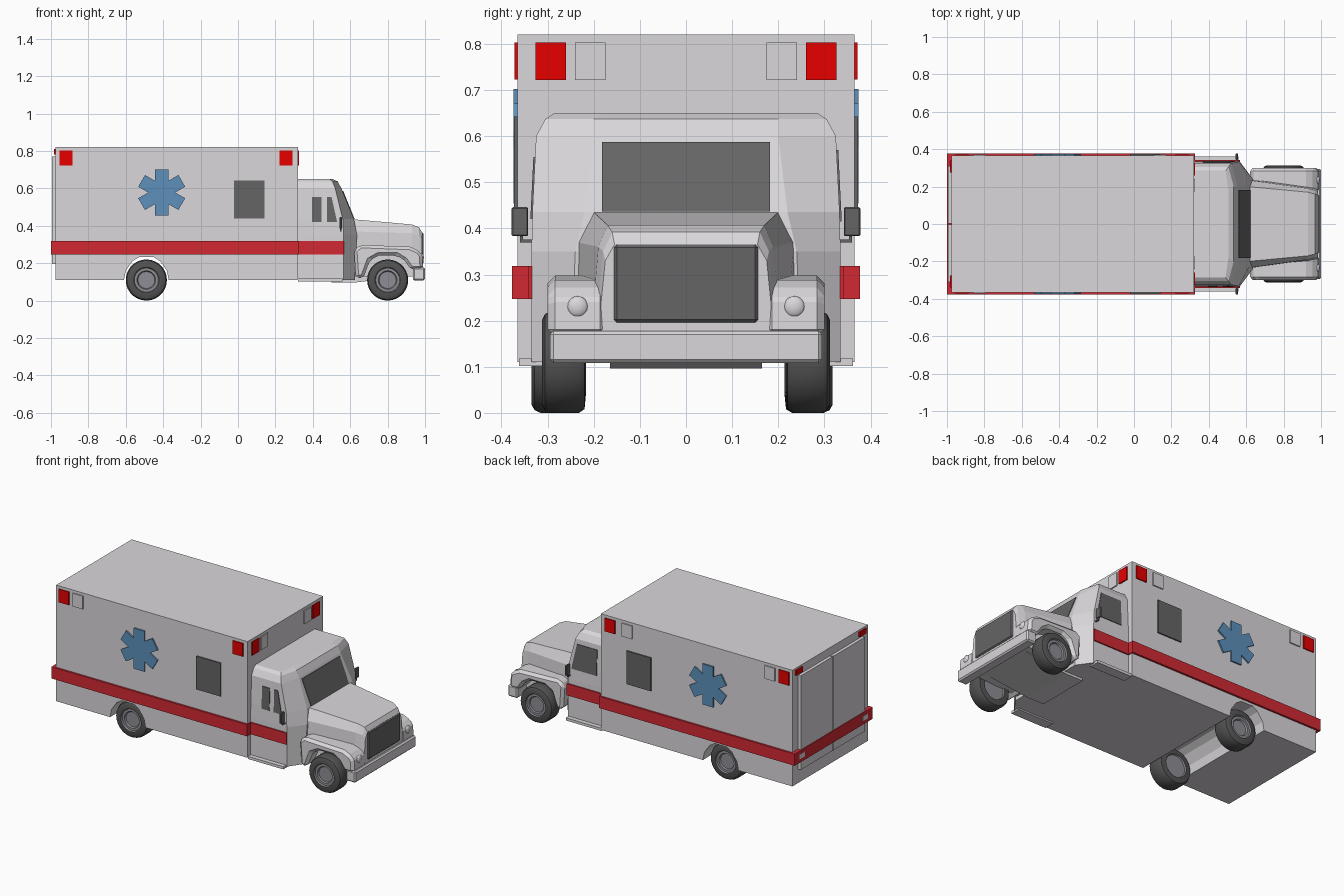
import bpy, bmesh, math
from mathutils import Vector

if "Cube" in bpy.data.objects:
    bpy.data.objects.remove(bpy.data.objects["Cube"])


def material(name, r, g, b):
    m = bpy.data.materials.new(name)
    m.use_nodes = True
    m.diffuse_color = (r, g, b, 1)
    bsdf = next(n for n in m.node_tree.nodes if n.type == 'BSDF_PRINCIPLED')
    bsdf.inputs["Base Color"].default_value = (r, g, b, 1)
    return m


WHITE = material("body white", .7, .68, .7)
DARK = material("dark glass", .13, .13, .13)
RED = material("stripe red", .64, .022, .034)
LAMP = material("lamp red", .8, 0, 0)
BLUE = material("emblem blue", .11, .28, .5)
TYRE = material("tyre black", .085, .085, .085)
RIM = material("rim grey", .27, .27, .3)


def finish(name, bm, mats, bevel=0, smooth=False):
    bmesh.ops.recalc_face_normals(bm, faces=bm.faces)
    me = bpy.data.meshes.new(name)
    bm.to_mesh(me)
    bm.free()
    ob = bpy.data.objects.new(name, me)
    bpy.context.collection.objects.link(ob)
    for m in mats:
        me.materials.append(m)
    if bevel:
        mod = ob.modifiers.new("bevel", 'BEVEL')
        mod.width, mod.segments, mod.limit_method = bevel, 1, 'ANGLE'
    if smooth:
        bpy.ops.object.select_all(action='DESELECT')
        ob.select_set(True)
        bpy.context.view_layer.objects.active = ob
        bpy.ops.object.shade_smooth_by_angle(angle=math.radians(35))
    return ob


def loft(name, rings, mat, bevel=0):
    """Skin closed rings of equal length and cap both ends."""
    bm = bmesh.new()
    loops = [[bm.verts.new(p) for p in ring] for ring in rings]
    n = len(loops[0])
    for a, b in zip(loops, loops[1:]):
        for i in range(n):
            j = (i + 1) % n
            bm.faces.new((a[i], a[j], b[j], b[i]))
    bm.faces.new(loops[0])
    bm.faces.new(loops[-1])
    return finish(name, bm, [mat], bevel)


def extrude_y(name, profile, y0, y1, mat, bevel=0):
    rings = [[(x, y, z) for x, z in profile] for y in (y0, y1)]
    return loft(name, rings, mat, bevel)


def rect(x0, x1, z0, z1):
    return [(x0, z0), (x1, z0), (x1, z1), (x0, z1)]


def box(name, x0, x1, y0, y1, z0, z1, mat, bevel=0):
    return extrude_y(name, rect(x0, x1, z0, z1), y0, y1, mat, bevel)


def lathe(name, profile, x, y, z, side, rules, steps=28):
    """Revolve (radius, offset) points about the y axis; rules colour each band."""
    bm = bmesh.new()
    rings = []
    for r, off in profile:
        rings.append([bm.verts.new((x + r * math.cos(t), y + side * off, z + r * math.sin(t)))
                      for t in (2 * math.pi * k / steps for k in range(steps))])
    for a, b, m in zip(rings, rings[1:], rules):
        for i in range(steps):
            j = (i + 1) % steps
            bm.faces.new((a[i], a[j], b[j], b[i])).material_index = m
    bm.faces.new(rings[0]).material_index = 1
    bm.faces.new(rings[-1]).material_index = 1
    return finish(name, bm, [TYRE, RIM], smooth=True)


# Rear box body with a wheel trough through its full width
arch = [(-.61, .11), (-.6, .16), (-.565, .21), (-.53, .232),
        (-.45, .232), (-.415, .21), (-.38, .16), (-.37, .11)]
extrude_y("box_body", [(-.975, .11)] + arch + [(.32, .11), (.32, .82), (-.975, .82)],
          -.365, .365, WHITE)
box("box_stripe", -.999, .326, -.377, .377, .247, .318, RED)

# Rear doors, lamps and reflectors
for s, side in ((-1, "right"), (1, "left")):
    y0, y1 = sorted((s * .004, s * .31))
    box(side + "_rear_door", -.994, -.97, y0, y1, .195, .77, WHITE)
    y0, y1 = sorted((s * .275, s * .34))
    box(side + "_rear_lamp", -.984, -.97, y0, y1, .78, .81, LAMP)
    y0, y1 = sorted((s * .28, s * .33))
    box(side + "_rear_reflector", -1, -.993, y0, y1, .268, .297, WHITE)

# Cab: plan outlines stacked by height, with angled front corners
cab_levels = [(.11, .335, .565, .25, .625), (.35, .335, .565, .24, .636),
              (.435, .333, .56, .22, .62), (.6, .325, .52, .2, .553),
              (.637, .305, .505, .2, .533), (.65, .285, .49, .18, .505)]
loft("cab", [[(.31, -w, z), (xs, -w, z), (xf, -c, z), (xf, c, z), (xs, w, z), (.31, w, z)]
             for z, w, xs, c, xf in cab_levels], WHITE)


def cab_front(z):
    return .62 + (z - .435) * (.553 - .62) / (.6 - .435)


# Windscreen plate lying on the sloped front
extrude_y("windscreen", [(cab_front(z) + d, z) for z, d in
                         ((.437, 0), (.587, 0), (.587, .004), (.437, .004))], -.182, .182, DARK)

# Hood, tapering to the nose
hood = [(.61, .24, .235, .2, .435, .37), (.93, .21, .19, .17, .407, .36),
        (.968, .2, .18, .16, .392, .35), (.984, .195, .175, .155, .365, .33)]
loft("hood", [[(x, -a, .13), (x, -b, zs), (x, -c, zt), (x, c, zt), (x, b, zs), (x, a, .13)]
              for x, a, b, c, zt, zs in hood], WHITE)
box("grille", .975, .991, -.156, .156, .196, .365, DARK, .006)
box("bumper", .935, 1, -.295, .295, .108, .178, WHITE, .008)
extrude_y("engine_belly", [(.5, .14), (.5, .096), (.62, .096), (.95, .135)], -.165, .165, WHITE)

fender = [(.63, .12), (.62, .27), (.655, .298), (.92, .288), (.97, .265), (.985, .24),
          (.99, .165), (.925, .165), (.89, .215), (.85, .24), (.75, .24), (.705, .215), (.67, .12)]

# Blue six-armed emblem outline
arms = []
for k in range(6):
    t = math.pi / 2 + k * math.pi / 3
    u, v = Vector((math.cos(t), math.sin(t))), Vector((-math.sin(t), math.cos(t)))
    for p in (u * .124 - v * .036, u * .124 + v * .036, u * .0624 + v * .036):
        arms.append((-.408 + p.x, .578 + p.y))

# Wheel profile: recessed hub, rim, rounded tread, inner disc
wheel = [(.025, .016), (.045, .016), (.05, .008), (.064, .008), (.068, 0), (.092, 0),
         (.104, .006), (.11, .018), (.11, .08), (.102, .092), (.07, .095), (.066, .088)]
bands = [1, 1, 1, 1, 0, 0, 0, 0, 0, 0, 1]

# Everything that repeats on both sides
for s, side in ((-1, "right"), (1, "left")):
    def plate(name, profile, y, mat, depth=.009):
        a, b = sorted((s * y, s * (y - depth)))
        return extrude_y(side + "_" + name, profile, a, b, mat)

    plate("emblem", arms, .374, BLUE)
    plate("box_window", rect(-.022, .142, .44, .643), .373, DARK)
    lamps = [(-.955, LAMP, "rear_red"), (.222, LAMP, "front_red"), (-.86, WHITE, "rear_clear")]
    if s > 0:
        lamps.append((.105, WHITE, "front_clear"))
    for x, mat, tag in lamps:
        plate(tag + "_side_lamp", rect(x, x + .07, .723, .803), .372, mat)
    for y, mat, tag in ((.26, LAMP, "red"), (.175, WHITE, "clear")):
        y0, y1 = sorted((s * y, s * (y + .066)))
        box(f"{side}_{tag}_front_lamp", .318, .327, y0, y1, .722, .803, mat)

    # Cab stripe, step and door windows
    plate("cab_stripe", rect(.32, .567, .247, .318), .343, RED)
    y0, y1 = sorted((s * .3, s * .362))
    box(side + "_step", .32, .56, y0, y1, .102, .118, WHITE)
    panes = [[(.395, .42), (.447, .42), (.447, .555), (.395, .555)],
             [(.477, .42), (.53, .42), (.5, .555), (.477, .555)]]
    if s > 0:
        panes = [[(.37, .415), (.54, .415), (.507, .57), (.37, .57)]]
    for k, pane in enumerate(panes):
        # Each pane follows the slight inward lean of the door
        rings = [[(x, s * (.3337 - (z - .435) * .0485 + d), z) for x, z in pane] for d in (-.003, .003)]
        loft(f"{side}_door_window_{k + 1}", rings, DARK)

    # Mirror on its bracket
    y0, y1 = sorted((s * .342, s * .378))
    box(side + "_mirror", .544, .556, y0, y1, .383, .446, DARK, .003)
    y0, y1 = sorted((s * .32, s * .36))
    box(side + "_mirror_bracket", .546, .554, y0, y1, .369, .376, DARK)
    y0, y1 = sorted((s * .353, s * .36))
    box(side + "_mirror_post", .546, .554, y0, y1, .369, .39, DARK)

    # Front fender and headlight
    y0, y1 = sorted((s * .17, s * .3))
    extrude_y(side + "_fender", fender, y0, y1, WHITE, .016)
    bm = bmesh.new()
    bmesh.ops.create_uvsphere(bm, u_segments=16, v_segments=10, radius=.023)
    for v in bm.verts:
        v.co = Vector((v.co.x * .5 + .982, v.co.y + s * .235, v.co.z + .23))
    finish(side + "_headlight", bm, [WHITE], smooth=True)

    # Wheels
    lathe(side + "_front_wheel", wheel, .8, s * .312, .11, -s, bands)
    lathe(side + "_rear_wheel", [(r, o * 1.1) for r, o in wheel],
          -.49, .318 if s > 0 else -.335, .11, -s, bands)
